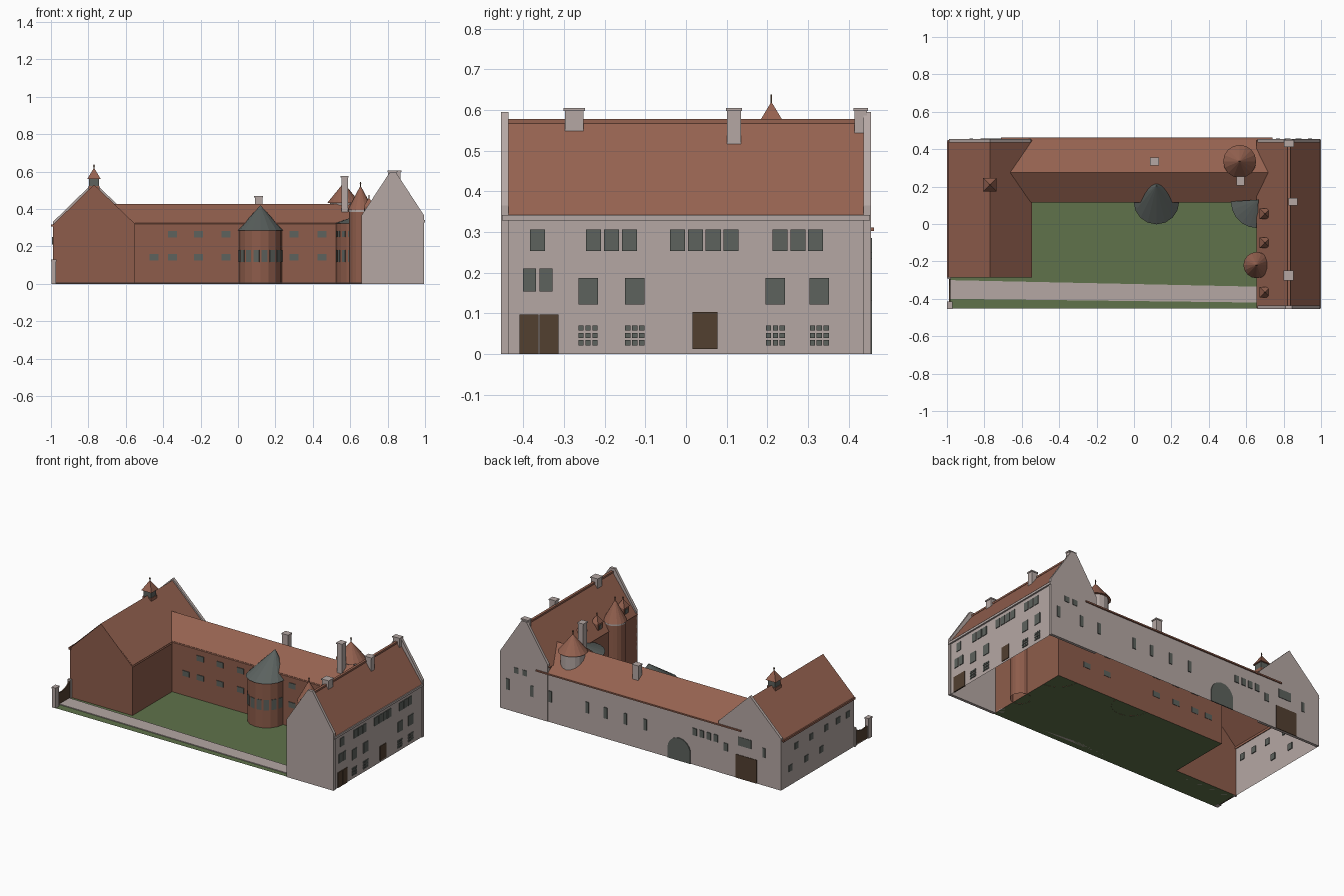
import bpy, bmesh, math
from mathutils import Matrix, Vector

if "Cube" in bpy.data.objects:
    bpy.data.objects.remove(bpy.data.objects["Cube"], do_unlink=True)


def material(name, rgb):
    m = bpy.data.materials.new(name)
    m.use_nodes = True
    m.diffuse_color = (*rgb, 1)
    b = next(n for n in m.node_tree.nodes if n.type == 'BSDF_PRINCIPLED')
    b.inputs["Base Color"].default_value = (*rgb, 1)
    b.inputs["Roughness"].default_value = 0.9
    return m


STONE = material("pale stone", (0.46, 0.39, 0.37))
BRICK = material("red brick", (0.27, 0.108, 0.07))
TILE = material("roof tile", (0.30, 0.122, 0.08))
GLASS = material("window grey", (0.11, 0.122, 0.11))
SLATE = material("slate", (0.105, 0.122, 0.115))
GRASS = material("grass", (0.115, 0.17, 0.07))
WOOD = material("dark wood", (0.085, 0.05, 0.03))


def finish(name, bm, mats):
    me = bpy.data.meshes.new(name)
    bm.to_mesh(me)
    bm.free()
    for m in mats:
        me.materials.append(m)
    ob = bpy.data.objects.new(name, me)
    bpy.context.collection.objects.link(ob)
    return ob


def add_box(bm, x0, x1, y0, y1, z0, z1):
    c = Vector((x0 + x1, y0 + y1, z0 + z1)) / 2
    s = Matrix.Diagonal((x1 - x0, y1 - y0, z1 - z0, 1))
    bmesh.ops.create_cube(bm, size=1, matrix=Matrix.Translation(c) @ s)


def boxes(name, mat, items):
    bm = bmesh.new()
    for b in items:
        add_box(bm, *b)
    return finish(name, bm, [mat])


def panel(name, mat, *pts):
    bm = bmesh.new()
    bm.faces.new([bm.verts.new(p) for p in pts])
    return finish(name, bm, [mat])


def prism(name, mat, pts, depth):
    """Polygon pushed out along a depth vector."""
    bm = bmesh.new()
    f = bm.faces.new([bm.verts.new(p) for p in pts])
    r = bmesh.ops.extrude_face_region(bm, geom=[f])
    bmesh.ops.translate(bm, vec=depth, verts=[v for v in r["geom"] if isinstance(v, bmesh.types.BMVert)])
    bmesh.ops.recalc_face_normals(bm, faces=bm.faces)
    return finish(name, bm, [mat])


def arc(cx, cy, r, z, a0, a1, n):
    return [(cx + r * math.cos(math.radians(a0 + (a1 - a0) * i / n)),
             cy + r * math.sin(math.radians(a0 + (a1 - a0) * i / n)), z) for i in range(n + 1)]


def drum(name, mat, cx, cy, r, z0, z1, a0=0, a1=360, n=16):
    """Open faceted wall along an arc."""
    bm = bmesh.new()
    lo = [bm.verts.new(p) for p in arc(cx, cy, r, z0, a0, a1, n)]
    hi = [bm.verts.new(p) for p in arc(cx, cy, r, z1, a0, a1, n)]
    for i in range(n):
        bm.faces.new((lo[i], lo[i + 1], hi[i + 1], hi[i]))
    return finish(name, bm, [mat])


def spire(name, mat, cx, cy, r, z, apex, a0=0, a1=360, n=16):
    bm = bmesh.new()
    ring = [bm.verts.new(p) for p in arc(cx, cy, r, z, a0, a1, n)]
    tip = bm.verts.new(apex)
    for i in range(n):
        bm.faces.new((ring[i], ring[i + 1], tip))
    if a1 - a0 == 360:
        bm.faces.new(list(reversed(ring[:-1])))
    return finish(name, bm, [mat])


def finial(x, y, z, h=0.025):
    boxes("finial", WOOD, [(x - .002, x + .002, y - .002, y + .002, z - .01, z + h),
                           (x - .005, x + .005, y - .002, y + .002, z + h * .5, z + h * .65)])


def arc_windows(name, cx, cy, r, a0, a1, n, per, w, rows):
    """Thin plates laid on the facets of a curved wall."""
    bm = bmesh.new()
    step = math.radians((a1 - a0) / n)
    for i in range(n):
        rot = Matrix.Translation((cx, cy, 0)) @ Matrix.Rotation(math.radians(a0) + step * (i + .5), 4, 'Z')
        d, half = r * math.cos(step / 2), r * math.sin(step / 2)
        for k in range(per):
            t = half * ((2 * k + 1) / per - 1)
            for z0, z1 in rows:
                old = set(bm.verts)
                add_box(bm, d - .001, d + .003, t - w / 2, t + w / 2, z0, z1)
                bmesh.ops.transform(bm, matrix=rot, verts=[v for v in bm.verts if v not in old])
    return finish(name, bm, [GLASS])


# Ground
panel("courtyard_lawn", GRASS, (-.99, -.452, .001), (.66, -.452, .001), (.66, .12, .001),
      (-.55, .12, .001), (-.55, -.28, .001), (-.99, -.28, .001))
prism("path", STONE, [(-.99, -.40, .001), (.66, -.42, .001), (.66, -.335, .001), (-.99, -.30, .001)], (0, 0, .005))

# Right wing: outer wall, courtyard wall, roof slopes, gable slabs
panel("right_outer_wall", STONE, (.99, -.45, 0), (.99, .45, 0), (.99, .45, .345), (.99, -.45, .345))
panel("right_court_wall", BRICK, (.66, .12, 0), (.66, -.45, 0), (.66, -.45, .345), (.66, .12, .345))
panel("right_upper_wall", BRICK, (.66, .45, .3), (.66, .12, .3), (.66, .12, .345), (.66, .45, .345))
for side, x in (("outer", .995), ("court", .655)):
    panel("right_roof_" + side, TILE, (x, -.45, .342), (x, .45, .342), (.828, .45, .575), (.828, -.45, .575))
boxes("right_cornice", STONE, [(.985, 1, -.452, .452, .328, .342)])
boxes("right_ridge", TILE, [(.82, .836, -.44, .44, .567, .578)])
for y, nm in ((-.455, "front"), (.437, "back")):
    prism("right_gable_" + nm, STONE, [(.66, y, 0), (.995, y, 0), (.995, y, .365), (.845, y, .595),
                                       (.811, y, .595), (.66, y, .365)], (0, .018, 0))

# Left wing
panel("left_outer_wall", STONE, (-.99, .45, 0), (-.99, -.28, 0), (-.99, -.28, .315), (-.99, .45, .315))
panel("left_court_wall", BRICK, (-.55, -.28, 0), (-.55, .12, 0), (-.55, .12, .32), (-.55, -.28, .32))
panel("left_front_gable", BRICK, (-.99, -.28, 0), (-.55, -.28, 0), (-.55, -.28, .32), (-.77, -.28, .53), (-.99, -.28, .315))
for side, x in (("outer", -.997), ("court", -.545)):
    panel("left_roof_" + side, TILE, (x, -.285, .313), (x, .45, .313), (-.77, .45, .532), (-.77, -.285, .532))
boxes("left_eave", TILE, [(-1, -.985, -.285, .44, .305, .318)])
prism("left_back_gable", STONE, [(-.99, .437, 0), (-.55, .437, 0), (-.55, .437, .33), (-.77, .437, .545),
                                 (-.99, .437, .33)], (0, .018, 0))

# Middle wing
panel("middle_court_wall", BRICK, (-.55, .12, 0), (.66, .12, 0), (.66, .12, .325), (-.55, .12, .325))
panel("middle_back_wall", STONE, (.66, .453, 0), (-.55, .453, 0), (-.55, .453, .31), (.66, .453, .31))
panel("middle_roof_front", TILE, (-.55, .115, .32), (.66, .115, .32), (.725, .275, .427), (-.68, .275, .427))
panel("middle_roof_back", TILE, (.66, .458, .305), (-.55, .458, .305), (-.68, .275, .427), (.725, .275, .427))
boxes("back_gutter", TILE, [(-.71, .74, .452, .462, .302, .311)])

# Half-round bay and corner bay, with slate roofs leaning into the main roofs
drum("centre_bay_wall", BRICK, .12, .12, .115, 0, .287, 180, 360, 8)
spire("centre_bay_roof", SLATE, .12, .12, .122, .285, (.12, .205, .42), 0, 360, 16)
arc_windows("centre_bay_windows", .12, .12, .115, 180, 360, 8, 1, .032, [(.115, .18)])
drum("corner_bay_wall", BRICK, .66, .12, .135, 0, .325, 180, 270, 5)
spire("corner_bay_roof", SLATE, .66, .12, .142, .323, (.665, .13, .375), 180, 270, 5)
arc_windows("corner_bay_windows", .66, .12, .135, 180, 270, 5, 1, .024, [(.115, .18), (.25, .282)])

# Round stair tower and round back tower
drum("stair_tower_wall", BRICK, .655, -.22, .062, 0, .39)
drum("stair_tower_band", STONE, .655, -.22, .065, .383, .396)
spire("stair_tower_roof", TILE, .655, -.22, .07, .395, (.655, -.22, .525))
finial(.655, -.22, .525, .018)
drum("back_tower_wall", STONE, .565, .335, .073, .33, .435)
spire("back_tower_roof", TILE, .565, .335, .088, .432, (.565, .335, .54))
finial(.565, .335, .54)

# Courtyard dormers
for y in (.055, -.10, -.365):
    boxes("dormer_body", BRICK, [(.677, .723, y - .023, y + .023, .35, .415)])
    spire("dormer_roof", TILE, .70, y, .04, .413, (.70, y, .462), 45, 405, 4)
    boxes("dormer_window", GLASS, [(.674, .678, y - .012, y + .012, .375, .402)])
    finial(.70, y, .462, .012)

# Ridge lantern
lx, ly = -.77, .21
boxes("lantern_base", TILE, [(lx - .03, lx + .03, ly - .03, ly + .03, .49, .522)])
boxes("lantern_glazing", GLASS, [(lx - .026, lx + .026, ly - .026, ly + .026, .52, .562)])
spire("lantern_roof", TILE, lx, ly, .051, .56, (lx, ly, .62), 45, 405, 4)
finial(lx, ly, .618, .02)

# Chimneys with caps
for x, y, w, d, z0, z1 in ((.825, -.275, .045, .046, .5, .605), (.85, .118, .04, .034, .5, .605),
                           (.828, .43, .045, .03, .52, .605), (.57, .23, .034, .04, .36, .575),
                           (.11, .335, .04, .036, .36, .47)):
    boxes("chimney", STONE, [(x - w / 2, x + w / 2, y - d / 2, y + d / 2, z0, z1),
                             (x - w / 2 - .004, x + w / 2 + .004, y - d / 2 - .003, y + d / 2 + .003, z1 - .008, z1)])


# Outer facade windows and doors
def east(y, w, z0, z1):
    return (.985, .994, y - w / 2, y + w / 2, z0, z1)


tops = [-.365, -.228, -.183, -.139, -.021, .023, .067, .111, .231, .275, .319]
pairs = [-.241, -.126, .22, .328]
win = [east(y, .037, .253, .306) for y in tops]
win += [east(y, .032, .153, .21) for y in (-.385, -.344)]
win += [east(y, .048, .122, .187) for y in pairs]
win += [east(y + i * .017, .013, .021 + j * .018, .034 + j * .018) for y in pairs for i in (-1, 0, 1) for j in range(3)]
boxes("right_outer_windows", GLASS, win)
boxes("right_outer_doors", WOOD, [east(-.386, .047, 0, .097), east(-.337, .047, 0, .097), east(.047, .061, .012, .103)])

# Courtyard windows
low, high = (-.45, -.35, -.21, -.065, .30, .45), (-.35, -.21, -.065, .30, .45)
boxes("courtyard_windows", GLASS, [(x - .024, x + .024, .116, .122, z, z + .034)
                                   for row, z in ((low, .125), (high, .248)) for x in row])


# Back wall openings
def back(x, w, z0, z1):
    return (x - w / 2, x + w / 2, .45, .458, z0, z1)


win = [back(x, .022, .13, .2) for x in (.94, .77, .64, .38, .25, .11, -.03)]
win += [back(x, .032, .25, .285) for x in (.88, .82)]
win += [back(x, .03, .19, .235) for x in (-.38, -.43, -.48, -.53)]
win += [back(-.735, .09, .21, .265), back(-.6, .03, .15, .2), back(-.87, .02, .18, .24)]
boxes("back_windows", GLASS, win)
boxes("back_door", WOOD, [back(-.745, .15, 0, .15)])
prism("back_arch", GLASS, [(-.35, .452, 0)] + [(-.27 - .08 * math.cos(math.pi * i / 12), .452,
      .065 + .08 * math.sin(math.pi * i / 12)) for i in range(13)] + [(-.19, .452, 0)], (0, .006, 0))

# Left wall windows
boxes("left_outer_windows", GLASS, [(-.994, -.985, y - .018, y + .018, z, z + .04)
      for z, ys in ((.21, (.3, .15, 0, -.12, -.22)), (.09, (.36, .2, .05))) for y in ys])

# Side gate with stone posts
boxes("gate_posts", STONE, [(-.998, -.972, -.452, -.418, 0, .12), (-1, -.97, -.455, -.415, .12, .13),
                            (-.998, -.978, -.295, -.28, 0, .12)])
prism("side_gate", WOOD, [(-.99, -.42, .0), (-.99, -.295, .0), (-.99, -.295, .11), (-.99, -.33, .085),
                          (-.99, -.37, .075), (-.99, -.42, .08)], (.008, 0, 0))
